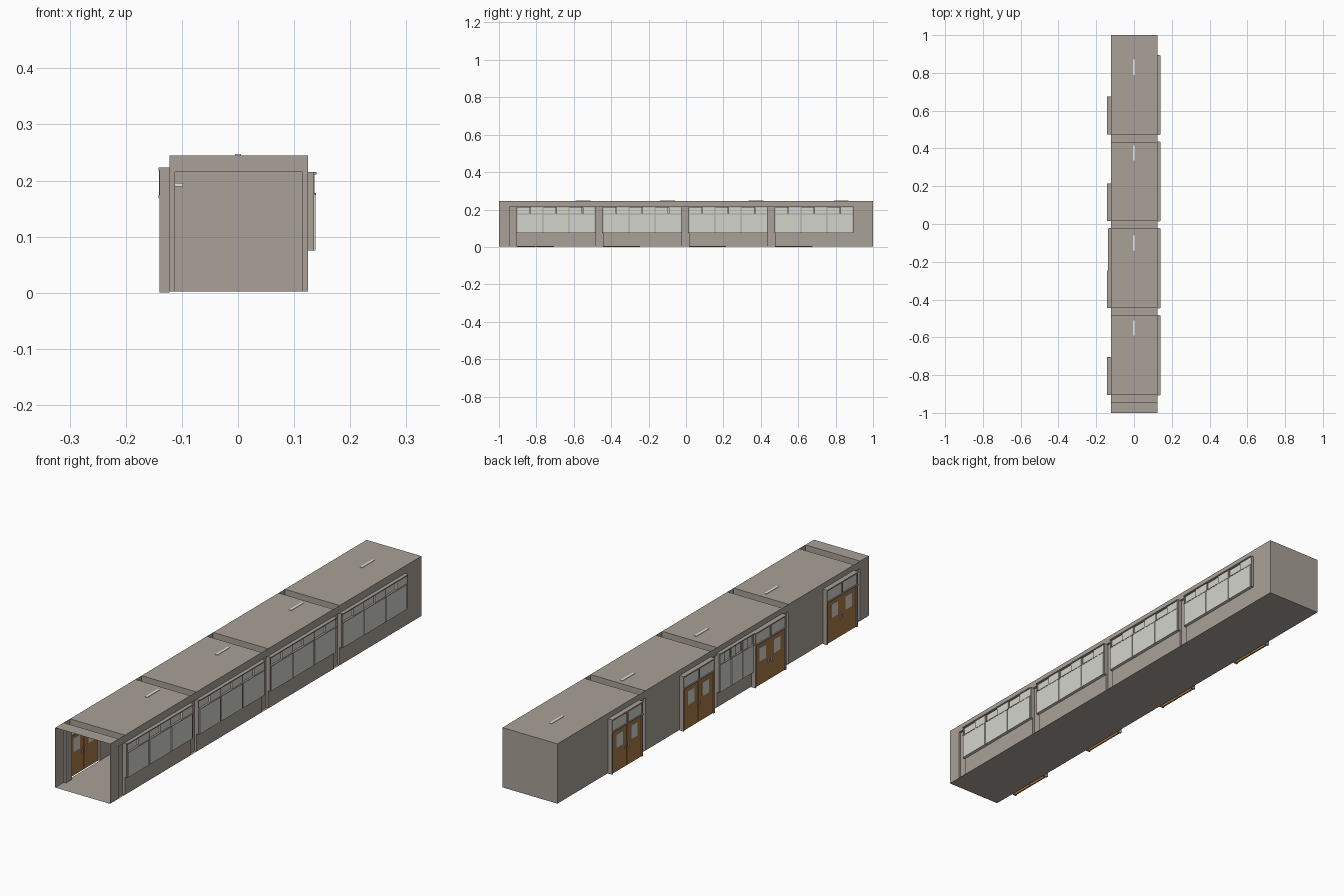
import bpy

cube = bpy.data.objects.get("Cube")
if cube:
    bpy.data.objects.remove(cube, do_unlink=True)


def material(name, color):
    m = bpy.data.materials.new(name)
    m.use_nodes = True
    m.diffuse_color = (*color, 1)
    m.node_tree.nodes["Principled BSDF"].inputs["Base Color"].default_value = (*color, 1)
    return m


PLASTER = material("warm grey plaster", (0.40, 0.355, 0.315))
GLASS = material("pale glass", (0.66, 0.66, 0.62))
WOOD = material("brown wood", (0.40, 0.20, 0.06))
LAMP = material("lamp white", (0.78, 0.78, 0.78))


def mesh_object(name, verts, faces, mat):
    me = bpy.data.meshes.new(name)
    me.from_pydata(verts, [], faces)
    me.materials.append(mat)
    ob = bpy.data.objects.new(name, me)
    bpy.context.collection.objects.link(ob)
    return ob


def box(name, xs, ys, zs, mat):
    xs, ys, zs = sorted(xs), sorted(ys), sorted(zs)
    verts = [(x, y, z) for x in xs for y in ys for z in zs]
    faces = [(0, 1, 3, 2), (4, 6, 7, 5), (0, 4, 5, 1),
             (2, 3, 7, 6), (0, 2, 6, 4), (1, 5, 7, 3)]
    return mesh_object(name, verts, faces, mat)


def sheet_x(name, x, y0, y1, z0, z1):
    """Upright wall sheet facing sideways."""
    verts = [(x, y0, z0), (x, y1, z0), (x, y1, z1), (x, y0, z1)]
    order = (0, 1, 2, 3) if x > 0 else (3, 2, 1, 0)
    return mesh_object(name, verts, [order], PLASTER)


def sweep(name, path, offset):
    """Strip made by pushing an open path along an offset."""
    n = len(path)
    verts = path + [tuple(a + b for a, b in zip(p, offset)) for p in path]
    faces = [(i, i + 1, n + i + 1, n + i) for i in range(n - 1)]
    return mesh_object(name, verts, faces, PLASTER)


LEFT, RIGHT = -0.122, 0.125
FLOOR, HEAD, TOP = 0.002, 0.215, 0.245
SILL, RAIL = 0.075, 0.178
PIERS = [(-0.945 + 0.46 * i, -0.905 + 0.46 * i) for i in range(4)]
BAYS = [(p[1], q[0]) for p, q in zip(PIERS, PIERS[1:])] + [(PIERS[-1][1], 1.0)]

# Floor, end wall and roof with sunken beams
sweep("floor", [(LEFT, -1, FLOOR), (RIGHT, -1, FLOOR)], (0, 2, 0))
sweep("end_wall", [(LEFT, 1, FLOOR), (RIGHT, 1, FLOOR)], (0, 0, TOP - FLOOR))
roof_path = [(LEFT, -1, TOP)]
for a, b in PIERS:
    roof_path += [(LEFT, a, TOP), (LEFT, a, HEAD), (LEFT, b, HEAD), (LEFT, b, TOP)]
roof_path.append((LEFT, 1, TOP))
sweep("roof", roof_path, (RIGHT - LEFT, 0, 0))

# Upper wall bands, front wall ends and sunken piers
for x, inner in ((LEFT, -0.112), (RIGHT, 0.115)):
    sheet_x("wall_band", x, -1, 1, HEAD, TOP)
    sheet_x("wall_front_end", x, -1, PIERS[0][0], FLOOR, HEAD)
    for a, b in PIERS:
        sweep("pier", [(x, a, FLOOR), (inner, a, FLOOR), (inner, b, FLOOR), (x, b, FLOOR)],
              (0, 0, HEAD - FLOOR))


def window_row(x, side, y0, y1, count, sill, head):
    """Row of sashes with divided lights above, standing proud of the wall."""
    pitch = (y1 - y0) / count
    gap = 0.003
    for i in range(count):
        a, b = y0 + i * pitch + gap, y0 + (i + 1) * pitch - gap
        mid = (a + b) / 2
        box("window_sash", (x, x + side * 0.013), (a, b), (sill, RAIL - 0.004), GLASS)
        box("window_light_fixed", (x, x + side * 0.006), (a, mid), (RAIL, head - 0.004), GLASS)
        box("window_light_open", (x, x + side * 0.011), (mid + gap, b), (RAIL, head - 0.004), GLASS)
    for i in range(count + 1):
        y = y0 + i * pitch
        box("window_mullion", (x, x + side * 0.010), (y - gap, y + gap), (sill, head), PLASTER)
    box("window_rail", (x, x + side * 0.014), (y0, y1), (RAIL - 0.004, RAIL), PLASTER)
    box("window_head", (x, x + side * 0.015), (y0, y1), (head - 0.004, head), PLASTER)


# Window side: low wall and three windows in every bay
for a, b in BAYS:
    end = min(b, 0.892)
    sheet_x("low_wall", RIGHT, a, b, FLOOR, SILL)
    window_row(RIGHT, 1, a, end, 3, SILL, HEAD)
    if end < b:
        sheet_x("wall_back_end", RIGHT, end, b, SILL, HEAD)


def double_door(y0, y1):
    mid = (y0 + y1) / 2
    jamb = 0.007
    rail, head = 0.169, 0.223
    for a, b in ((y0, y0 + jamb), (y1 - jamb, y1)):
        box("door_jamb", (LEFT, -0.140), (a, b), (0, head), PLASTER)
    for z in (rail, head - 0.005):
        box("door_rail", (LEFT, -0.142), (y0, y1), (z, z + 0.005), PLASTER)
    box("door_light_post", (LEFT, -0.141), (mid - 0.003, mid + 0.003), (rail, head), PLASTER)
    box("door_light", (-0.134, -0.138), (y0 + jamb, y1 - jamb), (rail, head - 0.005), GLASS)
    # Leaves with a small pane set toward the middle
    for s in (-1, 1):
        outer = mid + s * ((y1 - y0) / 2 - jamb)
        box("door_leaf", (-0.130, -0.136), (mid + s * 0.001, outer), (0, rail), WOOD)
        box("door_pane", (-0.1292, -0.1368), (mid + s * 0.025, mid + s * 0.067),
            (0.095, 0.150), GLASS)
        box("door_handle", (-0.127, -0.139), (mid + s * 0.008, mid + s * 0.012),
            (0.070, 0.086), LAMP)


# Door side: one double door per bay, plain wall or windows beside it
for i, (a, b) in enumerate(BAYS):
    door_end = a + 0.2
    double_door(a, door_end)
    if i == 1:
        sheet_x("low_wall", LEFT, door_end, b, FLOOR, 0.065)
        window_row(LEFT, -1, door_end, b, 3, 0.065, 0.223)
    else:
        sheet_x("plain_wall", LEFT, door_end, b, FLOOR, HEAD)

# Ceiling lamps and door sign
for y in (-0.55, -0.10, 0.375, 0.83):
    box("ceiling_lamp", (-0.005, 0.005), (y - 0.04, y + 0.04), (0.238, 0.247), LAMP)
box("door_sign", (LEFT, -0.098), (-0.69, -0.685), (0.189, 0.196), LAMP)
